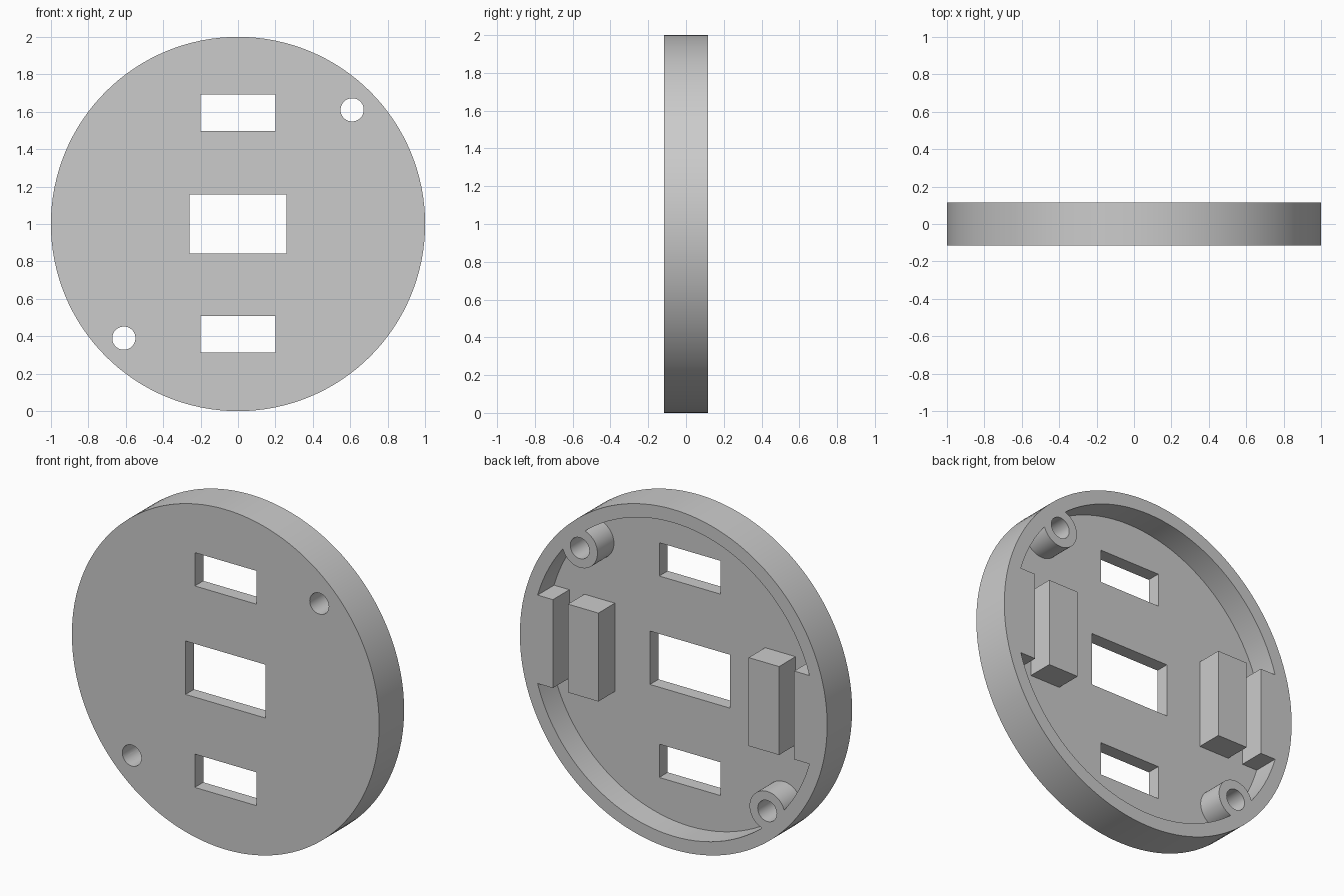
import bpy, bmesh, math

if "Cube" in bpy.data.objects:
    bpy.data.objects.remove(bpy.data.objects["Cube"], do_unlink=True)

BACK, FRONT, FLOOR = 0.116, -0.116, -0.037   # depth levels along y
MID = 1.0                                    # height of the disc centre
RIM = 0.922                                  # inner radius of the rim
PAD_X, PAD_Z = 0.785, 0.26                   # flat pads inside the rim
BOSS, BOSS_R, HOLE_R = 0.61, 0.115, 0.062

grey = bpy.data.materials.new("grey plastic")
grey.use_nodes = True
grey.diffuse_color = (0.6, 0.6, 0.6, 1)
grey.node_tree.nodes["Principled BSDF"].inputs["Base Color"].default_value = (0.6, 0.6, 0.6, 1)


def circle(r, n, cx=0, cz=0):
    return [(cx + r * math.cos(2 * math.pi * i / n), cz + r * math.sin(2 * math.pi * i / n))
            for i in range(n)]


def rect(cx, cz, hx, hz):
    return [(cx - hx, cz - hz), (cx + hx, cz - hz), (cx + hx, cz + hz), (cx - hx, cz + hz)]


def prism(name, outlines, y0, y1):
    """Extrude x-z outlines (relative to the disc centre) from y0 to y1."""
    bm = bmesh.new()
    for pts in outlines:
        a = [bm.verts.new((x, y0, z + MID)) for x, z in pts]
        b = [bm.verts.new((x, y1, z + MID)) for x, z in pts]
        bm.faces.new(a)
        bm.faces.new(b[::-1])
        for i in range(len(a)):
            j = (i + 1) % len(a)
            bm.faces.new((a[j], a[i], b[i], b[j]))
    bmesh.ops.recalc_face_normals(bm, faces=bm.faces)
    mesh = bpy.data.meshes.new(name)
    bm.to_mesh(mesh)
    bm.free()
    mesh.materials.append(grey)
    ob = bpy.data.objects.new(name, mesh)
    bpy.context.collection.objects.link(ob)
    return ob


def activate(ob):
    bpy.ops.object.select_all(action="DESELECT")
    ob.select_set(True)
    bpy.context.view_layer.objects.active = ob


def cut(ob, cutter):
    cutter.hide_render = True
    mod = ob.modifiers.new("cut", "BOOLEAN")
    mod.operation, mod.solver, mod.object = "DIFFERENCE", "EXACT", cutter
    activate(ob)
    bpy.ops.object.modifier_apply(modifier=mod.name)
    bpy.data.objects.remove(cutter, do_unlink=True)


def smooth(ob):
    activate(ob)
    bpy.ops.object.shade_smooth_by_angle(angle=math.radians(30))


# Disc body, hollowed from the back, leaving a rim with two flat pads
body = prism("disc_body", [circle(1, 128)], FRONT, BACK)
edge = math.asin(PAD_Z / RIM)
arc = [edge + (math.pi - 2 * edge) * i / 48 for i in range(49)]
upper = [(RIM * math.cos(t), RIM * math.sin(t)) for t in arc]
upper = [(PAD_X, PAD_Z)] + upper + [(-PAD_X, PAD_Z)]
cavity = upper + [(-x, -z) for x, z in upper]
cut(body, prism("cavity_cutter", [cavity], FLOOR, BACK + 0.1))

# Windows and screw holes through the floor
openings = [rect(0, 0, 0.26, 0.157), rect(0, 0.595, 0.2, 0.098), rect(0, -0.59, 0.2, 0.098)]
openings += [circle(HOLE_R, 48, s * BOSS, s * BOSS) for s in (1, -1)]
cut(body, prism("opening_cutter", openings, FRONT - 0.1, BACK + 0.1))
smooth(body)

for side, s in (("left", 1), ("right", -1)):
    # Hollow screw boss
    boss = prism(side + "_screw_boss", [circle(BOSS_R, 48, s * BOSS, s * BOSS)], FLOOR - 0.01, BACK)
    cut(boss, prism("boss_cutter", [circle(HOLE_R, 48, s * BOSS, s * BOSS)], FRONT, BACK + 0.1))
    smooth(boss)
    # Upright block beside the rim pad
    prism(side + "_block", [rect(s * 0.588, 0, 0.099, PAD_Z)], FLOOR - 0.01, BACK)
